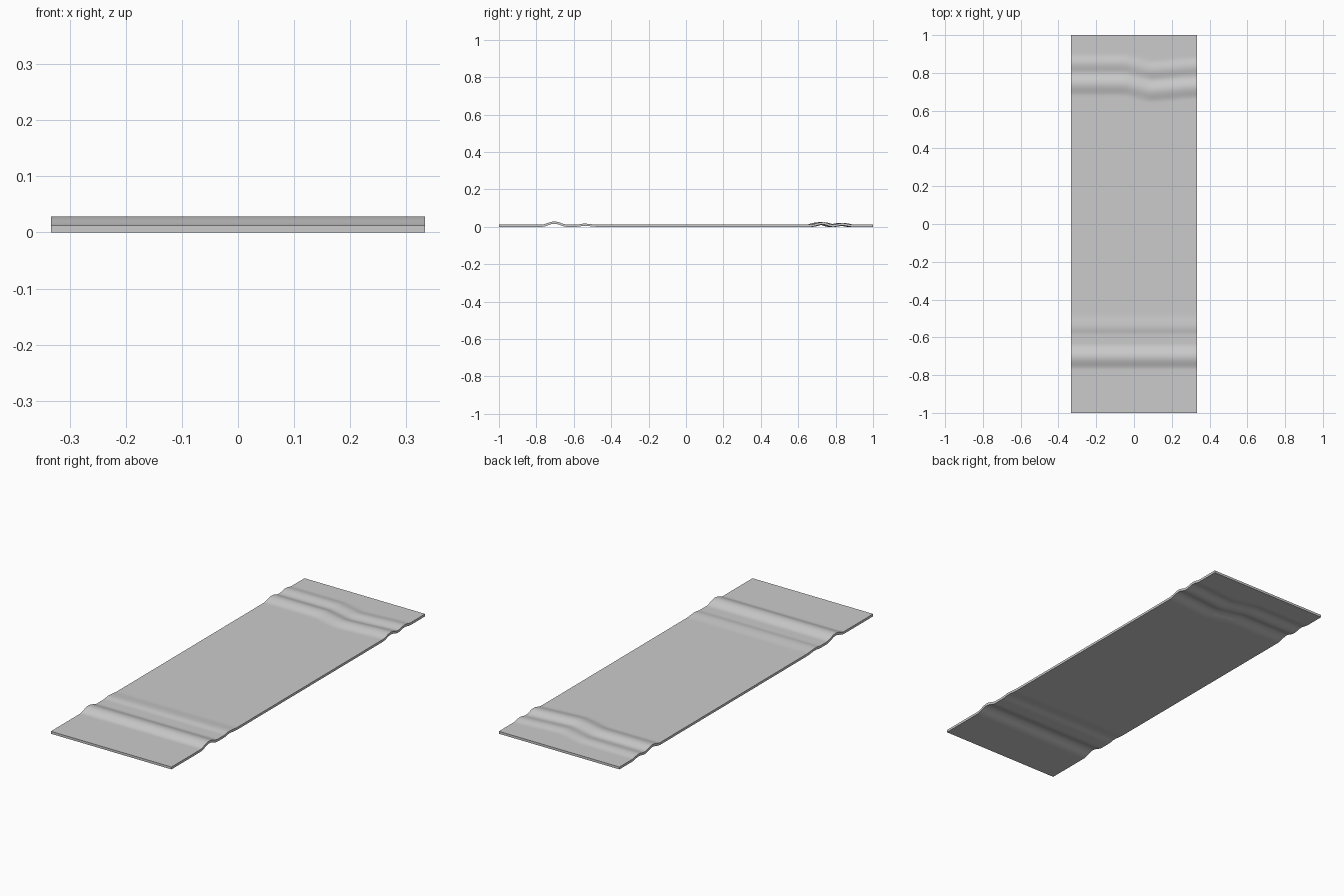
import bpy, bmesh, math

if "Cube" in bpy.data.objects:
    bpy.data.objects.remove(bpy.data.objects["Cube"])

HALF_W, THICK = 0.333, 0.012

# Wrinkles: crest y, front reach, back reach, height, bend amount
FOLDS = [(-0.705, 0.065, 0.07, 0.0165, 0),
         (-0.545, 0.04, 0.07, 0.005, 0),
         (0.742, 0.065, 0.055, 0.0125, 1),
         (0.85, 0.05, 0.05, 0.0075, 1)]


def bend(x):
    """Sideways kink of the far wrinkles."""
    pts = [(-0.334, 0), (-0.04, 0), (0.09, -0.037), (0.334, -0.012)]
    for (x0, d0), (x1, d1) in zip(pts, pts[1:]):
        if x <= x1:
            return d0 + (d1 - d0) * (x - x0) / (x1 - x0)
    return pts[-1][1]


def height(x, y):
    z = 0
    for crest, front, back, h, b in FOLDS:
        d = y - crest - b * bend(x)
        t = abs(d) / (front if d < 0 else back)
        if t < 1:
            z += h * (1 + math.cos(math.pi * t)) / 2
    return z


# Fine rows only at the two rumpled ends, one plain span between
rows = ([-1, -0.9] + [-0.8 + 0.01 * i for i in range(36)] + [0]
        + [0.58 + 0.01 * i for i in range(36)] + [1])
cols = [-HALF_W, -0.15, -0.07, -0.04, -0.02, 0.02, 0.06, 0.09, 0.12, 0.2, 0.27, HALF_W]

# Rumpled sheet
bm = bmesh.new()
grid = [[bm.verts.new((x, y, height(x, y))) for x in cols] for y in rows]
for a, b in zip(grid, grid[1:]):
    for i in range(len(cols) - 1):
        bm.faces.new((a[i], a[i + 1], b[i + 1], b[i]))
mesh = bpy.data.meshes.new("floor_mat")
bm.to_mesh(mesh)
bm.free()
mat = bpy.data.objects.new("floor_mat", mesh)
bpy.context.collection.objects.link(mat)

# Thickness, built upward from the floor
solid = mat.modifiers.new("thickness", 'SOLIDIFY')
solid.thickness = THICK
solid.offset = 1

bpy.context.view_layer.objects.active = mat
mat.select_set(True)
bpy.ops.object.modifier_apply(modifier="thickness")
bpy.ops.object.shade_smooth_by_angle(angle=math.radians(40))
